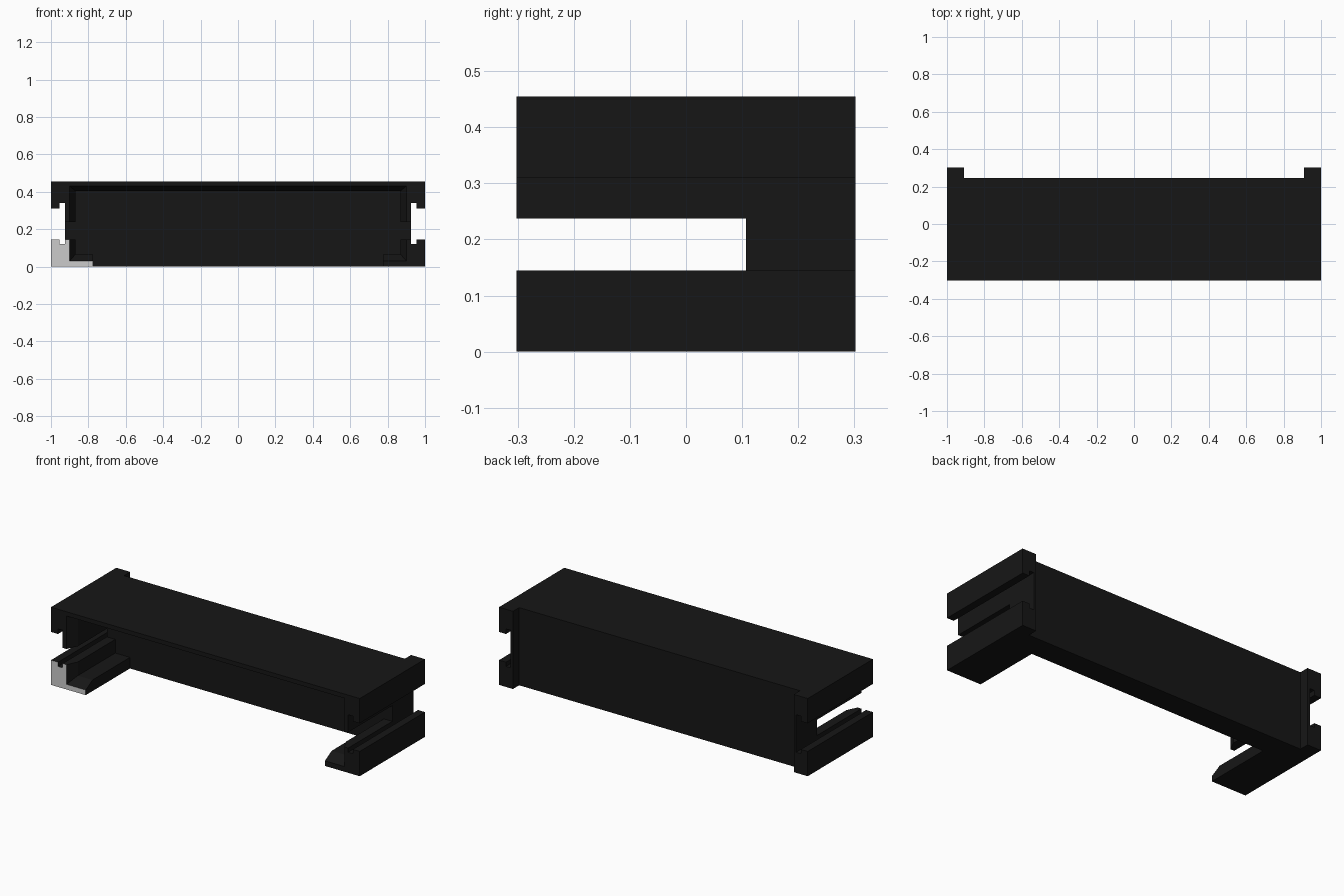
import bpy, bmesh

if "Cube" in bpy.data.objects:
    bpy.data.objects.remove(bpy.data.objects["Cube"])

def material(name, v):
    m = bpy.data.materials.new(name)
    m.diffuse_color = (v, v, v, 1)
    m.use_nodes = True
    m.node_tree.nodes["Principled BSDF"].inputs["Base Color"].default_value = m.diffuse_color
    return m

BLACK = material("black_plastic", 0.008)
GREY = material("light_grey", 0.65)

def loft(name, sections, grey_front=False):
    """Skin a list of (y, [(x, z), ...]) sections into a closed solid."""
    bm = bmesh.new()
    rings = [[bm.verts.new((x, y, z)) for x, z in pts] for y, pts in sections]
    front = bm.faces.new(rings[0])
    bm.faces.new(rings[-1])
    n = len(rings[0])
    for a, b in zip(rings, rings[1:]):
        for i in range(n):
            j = (i + 1) % n
            bm.faces.new((a[i], a[j], b[j], b[i]))
    if grey_front:
        front.material_index = 1
    bmesh.ops.recalc_face_normals(bm, faces=bm.faces)
    me = bpy.data.meshes.new(name)
    bm.to_mesh(me)
    bm.free()
    me.materials.append(BLACK)
    if grey_front:
        me.materials.append(GREY)
    ob = bpy.data.objects.new(name, me)
    bpy.context.collection.objects.link(ob)
    return ob

def flip(pts, s):
    return [(s * x, z) for x, z in pts]

FRONT, LEAD, WALL, BACK, END = -0.302, -0.24, 0.107, 0.245, 0.302
TOP = 0.455

# Cross-sections; g = guide wall x, f = foot height, c = ceiling height
def rail(g, f):
    return [(1, 0), (1, .145), (.955, .145), (.955, .12), (.925, .12),
            (.925, .145), (g, .145), (g, f), (.775, f), (.775, 0)]

def hood(g, c):
    half = [(1, TOP), (1, .31), (.955, .31), (.955, .34), (.925, .34),
            (.925, .237), (g, .237), (g, c)]
    return half + flip(half[::-1], -1)

end_post = [(1, 0), (1, .145), (.955, .145), (.955, .12), (.925, .12),
            (.925, .34), (.955, .34), (.955, .31), (1, .31), (1, TOP),
            (.91, TOP), (.91, 0)]

# Lower guide rails with lead-in, and grooved rear end posts
for side, s in (("left", -1), ("right", 1)):
    loft(f"lower_rail_{side}",
         [(FRONT, flip(rail(.9, .03), s)), (LEAD, flip(rail(.87, .065), s)),
          (WALL, flip(rail(.87, .065), s))], grey_front=s < 0)
    loft(f"end_post_{side}", [(WALL, flip(end_post, s)), (END, flip(end_post, s))])

# Top plate with upper guide walls and lead-in
loft("top_hood", [(FRONT, hood(.9, .43)), (LEAD, hood(.87, .405)),
                  (WALL, hood(.87, .405))])

# Solid back wall
wall = [(-.91, 0), (.91, 0), (.91, TOP), (-.91, TOP)]
loft("back_wall", [(WALL, wall), (BACK, wall)])
